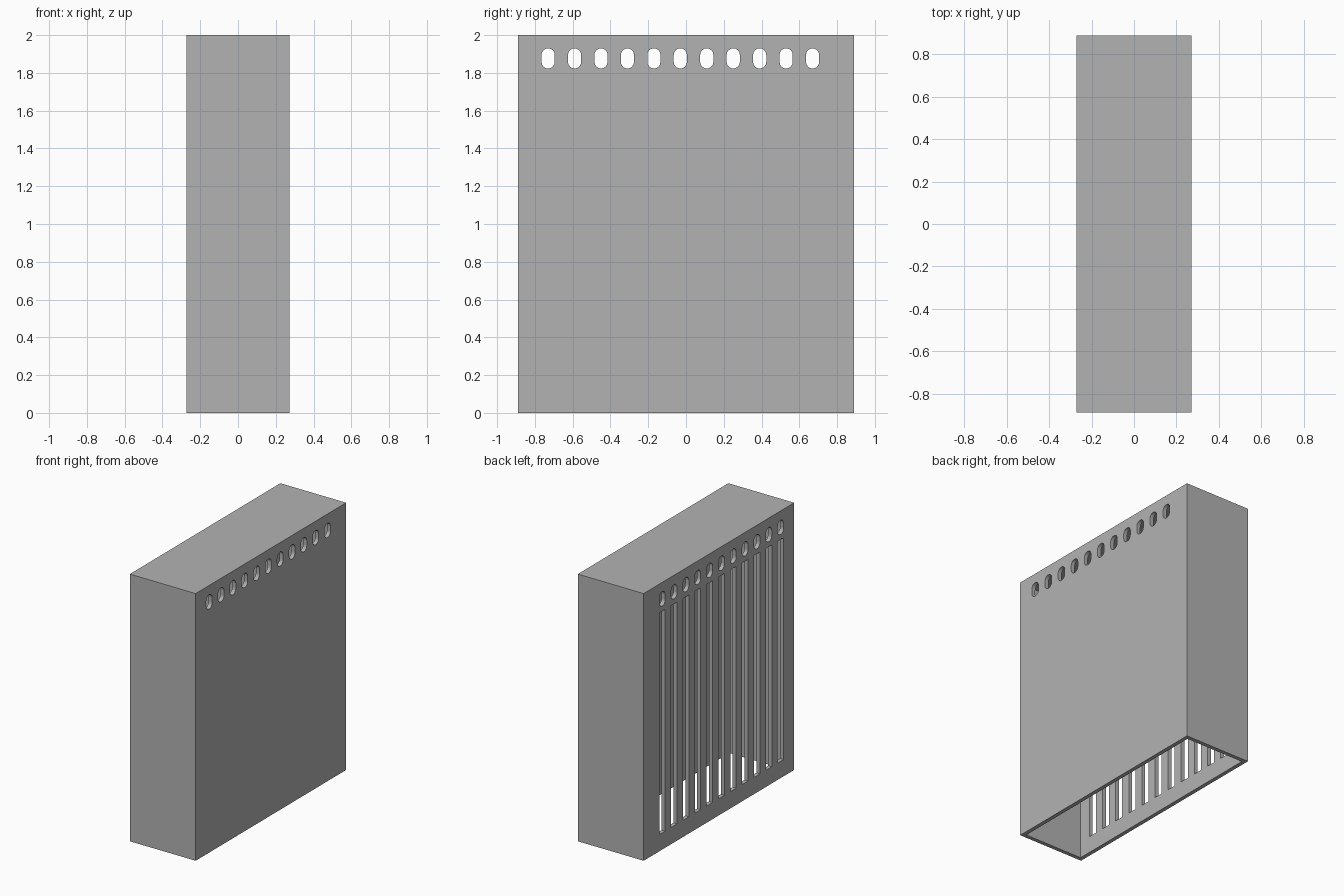
import bpy, bmesh, math

cube = bpy.data.objects.get("Cube")
if cube:
    bpy.data.objects.remove(cube, do_unlink=True)

WIDTH, DEPTH, HEIGHT, WALL = 0.545, 1.78, 2.0, 0.03
COUNT, PITCH, FIRST_Y = 11, 0.14, -0.73
OPENING = 0.07

grey = bpy.data.materials.new("plain_grey")
grey.use_nodes = True
colour = (0.45, 0.45, 0.45, 1)
grey.diffuse_color = colour
grey.node_tree.nodes["Principled BSDF"].inputs["Base Color"].default_value = colour


def add_object(name, bm):
    bmesh.ops.recalc_face_normals(bm, faces=bm.faces)
    mesh = bpy.data.meshes.new(name)
    bm.to_mesh(mesh)
    bm.free()
    mesh.materials.append(grey)
    obj = bpy.data.objects.new(name, mesh)
    bpy.context.collection.objects.link(obj)
    return obj


def add_prism(bm, outline, x0, x1):
    """Extrude a closed (y, z) outline along x."""
    face = bm.faces.new([bm.verts.new((x0, y, z)) for y, z in outline])
    top = bmesh.ops.extrude_face_region(bm, geom=[face])["geom"]
    verts = [v for v in top if isinstance(v, bmesh.types.BMVert)]
    bmesh.ops.translate(bm, verts=verts, vec=(x1 - x0, 0, 0))


def rectangle(y, z0, z1, width):
    h = width / 2
    return [(y - h, z0), (y + h, z0), (y + h, z1), (y - h, z1)]


def capsule(y, z0, z1, width, steps=8):
    r = width / 2
    points = []
    for centre, start in ((z1 - r, 0), (z0 + r, math.pi)):
        for i in range(steps + 1):
            a = start + math.pi * i / steps
            points.append((y + r * math.cos(a), centre + r * math.sin(a)))
    return points


# Hollow case, open at the bottom
bm = bmesh.new()
add_prism(bm, rectangle(0, 0, HEIGHT, DEPTH), -WIDTH / 2, WIDTH / 2)
floor = [f for f in bm.faces if f.calc_center_median().z < 0.01]
bmesh.ops.delete(bm, geom=floor, context='FACES_ONLY')
case = add_object("vented_case", bm)
shell = case.modifiers.new("wall_thickness", 'SOLIDIFY')
shell.thickness = WALL
shell.offset = -1
shell.use_even_offset = True

# Rounded holes through both sides, long slots through one side only
bm = bmesh.new()
for i in range(COUNT):
    y = FIRST_Y + i * PITCH
    add_prism(bm, capsule(y, 1.823, 1.93, OPENING), -WIDTH, WIDTH)
    add_prism(bm, rectangle(y, 0.125, 1.785, OPENING), -WIDTH, 0)
cutter = add_object("vent_cutter", bm)
cutter.hide_render = True

cut = case.modifiers.new("vents", 'BOOLEAN')
cut.operation = 'DIFFERENCE'
cut.solver = 'EXACT'
cut.object = cutter

# Bake the cuts and discard the cutter
bpy.context.view_layer.update()
evaluated = case.evaluated_get(bpy.context.evaluated_depsgraph_get())
baked = bpy.data.meshes.new_from_object(evaluated)
case.modifiers.clear()
case.data = baked
bpy.data.objects.remove(cutter, do_unlink=True)
